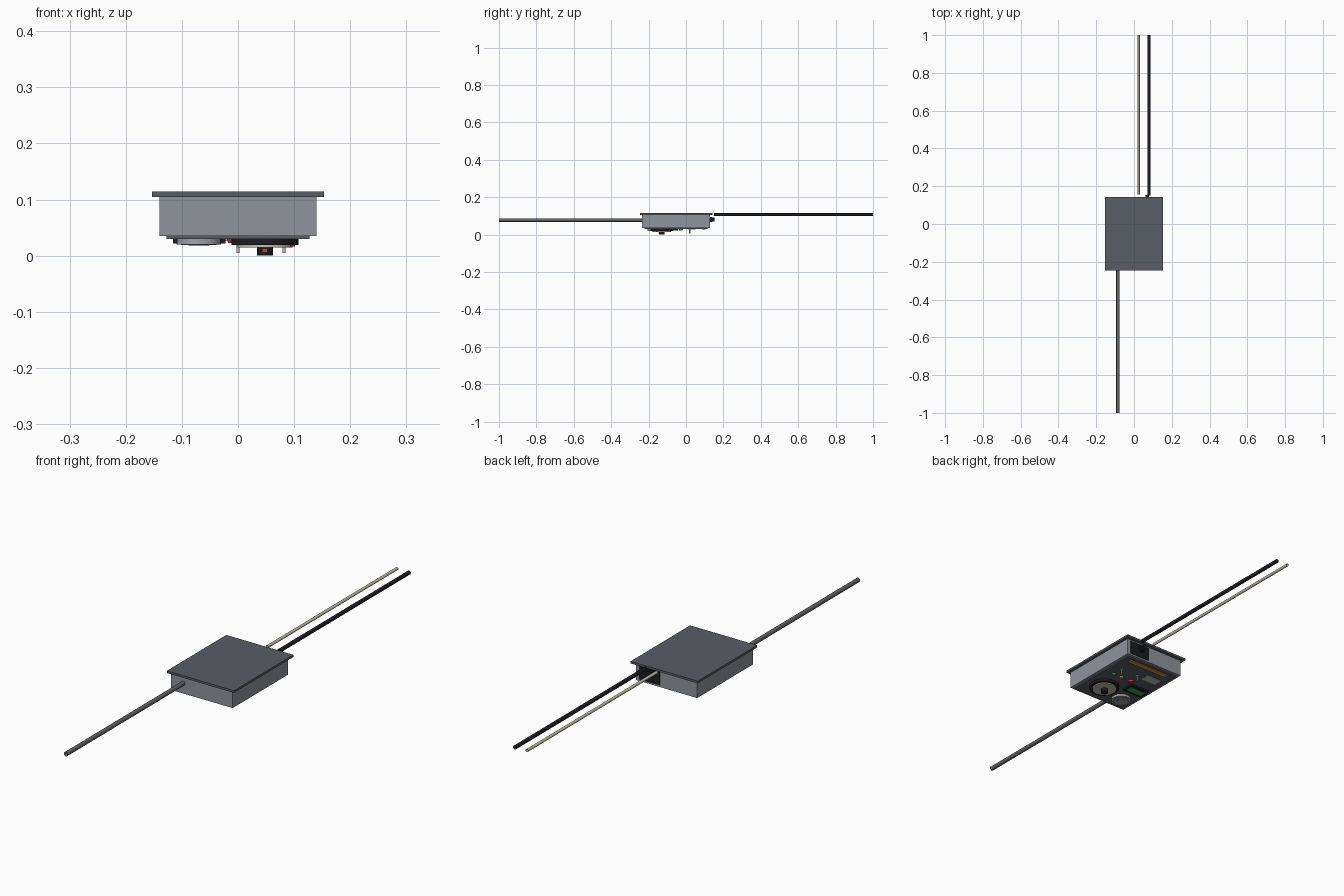
import bpy, math

if "Cube" in bpy.data.objects:
    bpy.data.objects.remove(bpy.data.objects["Cube"])


def mat(name, r, g, b):
    m = bpy.data.materials.new(name)
    m.diffuse_color = (r, g, b, 1)
    m.use_nodes = True
    m.node_tree.nodes["Principled BSDF"].inputs["Base Color"].default_value = m.diffuse_color
    return m


CASE = mat("case grey", 0.28, 0.295, 0.33)
LID = mat("lid grey", 0.10, 0.11, 0.13)
BLACK = mat("black", 0.012, 0.012, 0.016)
STEEL = mat("pipe grey", 0.125, 0.125, 0.135)
CREAM = mat("pale cream", 0.56, 0.53, 0.43)
SILVER = mat("silver", 0.36, 0.37, 0.39)
GREEN = mat("green", 0.03, 0.42, 0.08)
ORANGE = mat("orange", 0.75, 0.32, 0.05)
RED = mat("red", 0.70, 0.04, 0.03)


def box(name, x, y, z, m):
    """Box from (min, max) pairs."""
    bpy.ops.mesh.primitive_cube_add(size=1, location=[sum(p) / 2 for p in (x, y, z)])
    o = bpy.context.object
    o.scale = [p[1] - p[0] for p in (x, y, z)]
    bpy.ops.object.transform_apply(location=False, rotation=False, scale=True)
    o.name = name
    o.data.materials.append(m)
    return o


def cyl(name, x, y, z0, z1, r, m, n=32, r2=None):
    """Upright disc, r at the bottom and r2 at the top."""
    bpy.ops.mesh.primitive_cone_add(vertices=n, radius1=r, radius2=r if r2 is None else r2,
                                    depth=z1 - z0, location=(x, y, (z0 + z1) / 2))
    o = bpy.context.object
    o.name = name
    o.data.materials.append(m)
    bpy.ops.object.shade_smooth_by_angle()
    return o


def rod(name, x, z, y0, y1, r, m, fill='NOTHING', n=16):
    """Round bar or open tube along y."""
    bpy.ops.mesh.primitive_cylinder_add(vertices=n, radius=r, depth=y1 - y0, end_fill_type=fill,
                                        location=(x, (y0 + y1) / 2, z),
                                        rotation=(math.pi / 2, 0, 0))
    o = bpy.context.object
    o.name = name
    o.data.materials.append(m)
    bpy.ops.object.shade_smooth_by_angle()
    return o


# enclosure
box("case", (-0.14, 0.14), (-0.235, 0.127), (0.035, 0.105), CASE)
box("lid", (-0.153, 0.153), (-0.245, 0.142), (0.105, 0.114), LID)
box("control_panel", (-0.127, 0.127), (-0.222, 0.114), (0.030, 0.036), LID)

# pipe and cables are open tubes
rod("front_pipe", -0.085, 0.077, -1.0, -0.23, 0.009, STEEL)
rod("black_cable", 0.08, 0.106, 0.150, 1.0, 0.008, BLACK)
rod("pale_cable", 0.025, 0.108, 0.155, 1.0, 0.006, CREAM)

# socket on the back wall
box("socket_plate", (0.03, 0.125), (0.126, 0.129), (0.042, 0.10), BLACK)
rod("socket_flange", 0.07, 0.08, 0.125, 0.138, 0.014, BLACK, 'NGON')
rod("socket_plug", 0.07, 0.08, 0.136, 0.153, 0.010, BLACK, 'NGON')

# large dial with knob
DX, DY = 0.048, -0.13
cyl("dial_bezel", DX, DY, 0.019, 0.031, 0.060, BLACK, 48)
cyl("dial_face", DX, DY, 0.0145, 0.020, 0.049, CREAM, 48)
cyl("dial_knob", DX, DY, 0.0, 0.015, 0.0145, BLACK)
box("knob_pointer", (DX - 0.004, DX + 0.004), (DY - 0.016, DY - 0.012), (0.007, 0.012), RED)
cyl("dial_mark", DX + 0.05, DY - 0.026, 0.0165, 0.020, 0.004, RED, 12)

# speaker with ring grooves
SX, SY = -0.07, -0.165
cyl("speaker_body", SX, SY, 0.020, 0.031, 0.040, SILVER, 24)
for k, r in enumerate((0.032, 0.028, 0.018, 0.014)):
    cyl("speaker_ring", SX, SY, 0.0195 - k * 0.0005, 0.021, r, (LID, SILVER)[k % 2], 24)

# display, label and strip
box("display_frame", (-0.116, -0.022), (-0.097, -0.043), (0.022, 0.031), BLACK)
box("display_screen", (-0.107, -0.031), (-0.085, -0.056), (0.021, 0.024), GREEN)
box("label_plate", (-0.100, -0.030), (0.012, 0.052), (0.028, 0.031), CREAM)
box("light_strip", (-0.09, 0.10), (0.085, 0.103), (0.026, 0.031), ORANGE)

# indicator lamps
for name, x, r, m in (("green", 0.082, 0.009, GREEN), ("orange", 0.043, 0.009, ORANGE),
                      ("red", -0.008, 0.012, RED)):
    cyl(name + "_lamp", x, -0.028, 0.023, 0.031, r * 0.8, m, 20, r)

# toggle switches
for x in (0.0, 0.082):
    cyl("switch_nut", x, 0.02, 0.026, 0.031, 0.008, SILVER, 6)
    cyl("switch_lever", x, 0.02, 0.005, 0.027, 0.003, CREAM, 12)
